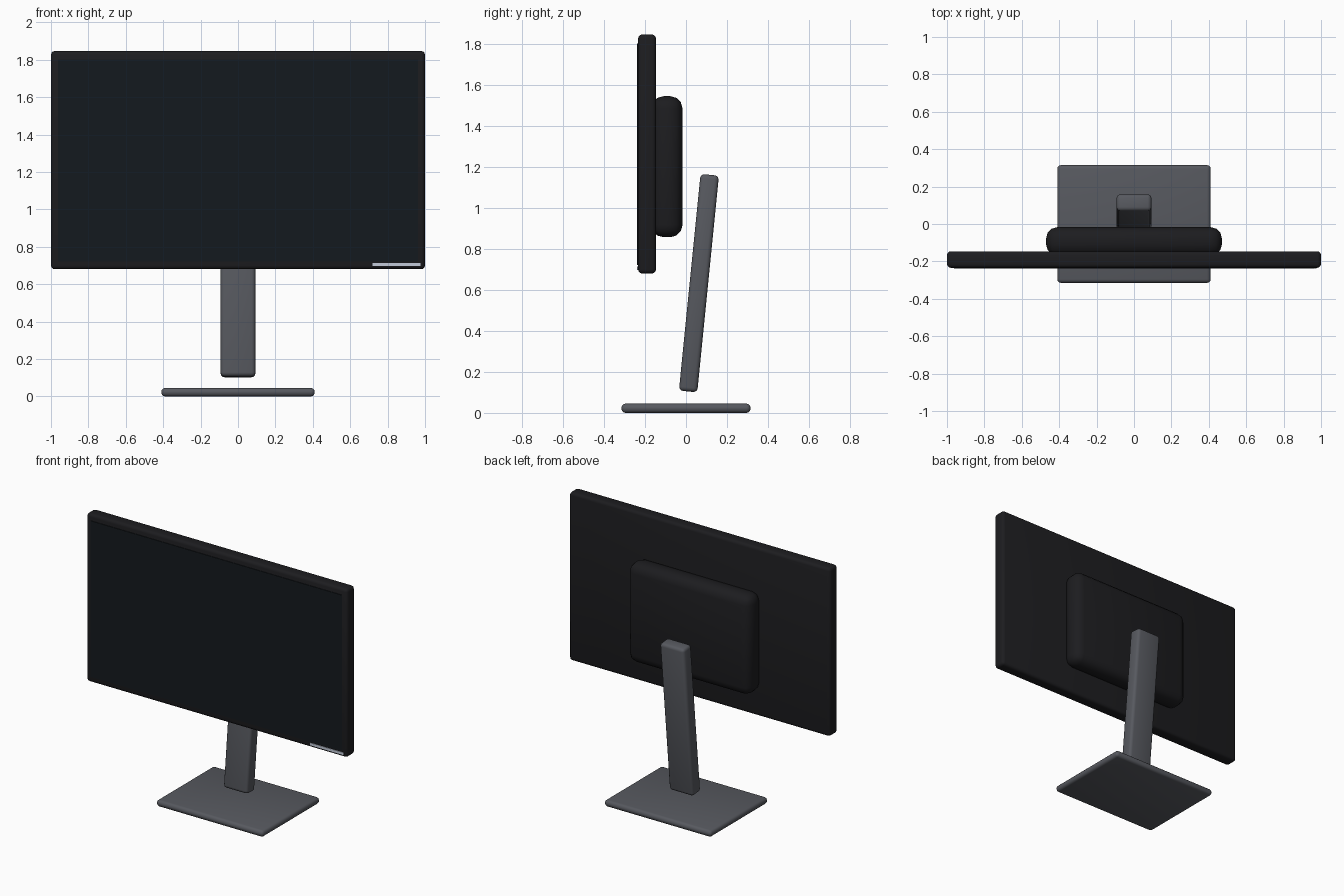
import bpy
from math import radians

if "Cube" in bpy.data.objects:
    bpy.data.objects.remove(bpy.data.objects["Cube"])


def material(name, rgb):
    m = bpy.data.materials.new(name)
    m.diffuse_color = (*rgb, 1)
    m.use_nodes = True
    m.node_tree.nodes["Principled BSDF"].inputs["Base Color"].default_value = m.diffuse_color
    return m


def rounded_box(name, lo, hi, mat, bevel=0, segments=3, tilt=0):
    """Box between two corners, rounded edges, optional tilt about x."""
    centre = [(a + b) / 2 for a, b in zip(lo, hi)]
    bpy.ops.mesh.primitive_cube_add(size=1, location=centre)
    ob = bpy.context.object
    ob.name = name
    ob.scale = [b - a for a, b in zip(lo, hi)]
    bpy.ops.object.transform_apply(location=False, rotation=False, scale=True)
    ob.rotation_euler.x = radians(tilt)
    ob.data.materials.append(mat)
    if bevel:
        mod = ob.modifiers.new("rounded_edges", 'BEVEL')
        mod.width = bevel
        mod.segments = segments
        bpy.ops.object.modifier_apply(modifier=mod.name)
    bpy.ops.object.shade_smooth_by_angle(angle=radians(35))
    return ob


plastic = material("black_plastic", (0.012, 0.012, 0.014))
glass = material("screen_glass", (0.007, 0.010, 0.013))
metal = material("grey_metal", (0.095, 0.10, 0.115))
silver = material("silver_trim", (0.55, 0.60, 0.70))

# Display: panel, screen, trim strip and rear housing
rounded_box("panel", (-1, -0.234, 0.68), (1, -0.146, 1.846), plastic, 0.02)
rounded_box("screen", (-0.963, -0.238, 0.722), (0.963, -0.22, 1.802), glass)
rounded_box("trim_strip", (0.72, -0.238, 0.697), (0.975, -0.225, 0.714), silver)
rounded_box("rear_housing", (-0.47, -0.169, 0.857), (0.47, -0.017, 1.545),
            plastic, 0.06)

# Stand: tilted neck and flat foot
rounded_box("neck", (-0.093, 0.018, 0.102), (0.093, 0.108, 1.164),
            metal, 0.02, tilt=-5.7)
rounded_box("foot", (-0.41, -0.315, 0), (0.41, 0.315, 0.045), metal, 0.02)
